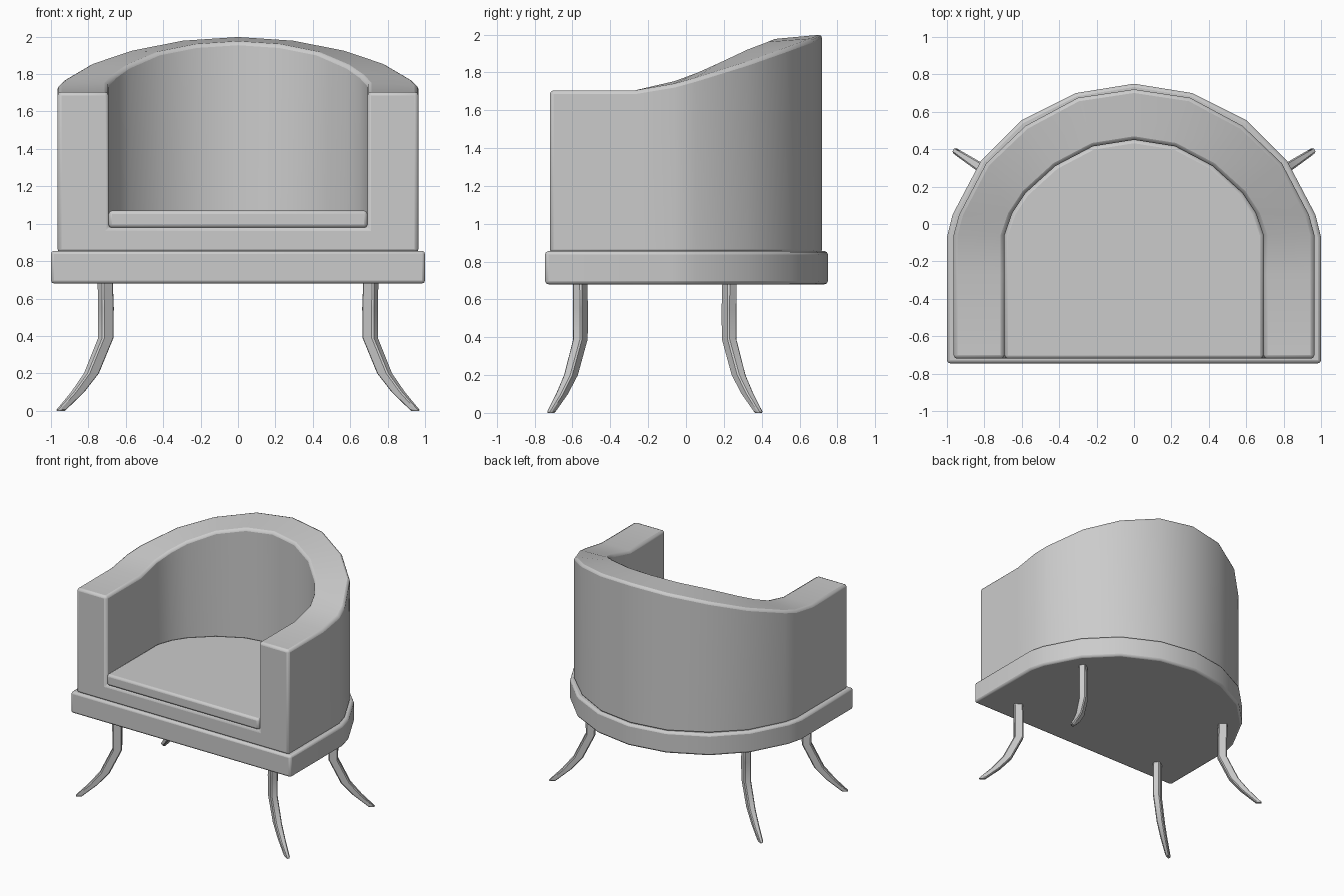
import bpy, bmesh, math

if "Cube" in bpy.data.objects:
    bpy.data.objects.remove(bpy.data.objects["Cube"])

# Half outlines, front corner to back centre: (x, y) or (x, y, top z)
BASE = [(1, -.745), (1, -.07), (.97, .05), (.82, .335), (.6, .555), (.31, .7), (0, .75)]
OUTER = [(.965, -.72, 1.705), (.965, -.27, 1.705), (.965, -.06, 1.74), (.935, .05, 1.77),
         (.79, .325, 1.855), (.58, .525, 1.925), (.3, .675, 1.98), (0, .72, 2.0)]
INNER = [(.692, -.72, 1.705), (.692, -.27, 1.705), (.692, -.06, 1.755), (.65, .06, 1.80),
         (.58, .165, 1.85), (.42, .31, 1.92), (.22, .415, 1.96), (0, .45, 1.975)]


def full(half):
    return half + [(-p[0], *p[1:]) for p in reversed(half[:-1])]


def finish(name, bm, bevel, segments=2):
    bmesh.ops.recalc_face_normals(bm, faces=bm.faces)
    me = bpy.data.meshes.new(name)
    bm.to_mesh(me)
    bm.free()
    ob = bpy.data.objects.new(name, me)
    bpy.context.collection.objects.link(ob)
    mod = ob.modifiers.new("bevel", 'BEVEL')
    mod.width, mod.segments = bevel, segments
    mod.limit_method, mod.angle_limit = 'ANGLE', math.radians(50)
    bpy.ops.object.select_all(action='DESELECT')
    ob.select_set(True)
    bpy.context.view_layer.objects.active = ob
    bpy.ops.object.shade_smooth_by_angle(angle=math.radians(35))
    return ob


def loft(bm, rings):
    """Skin closed rings and cap both ends."""
    vs = [[bm.verts.new(p) for p in r] for r in rings]
    n = len(vs[0])
    for a, b in zip(vs, vs[1:]):
        for i in range(n):
            j = (i + 1) % n
            bm.faces.new((a[i], a[j], b[j], b[i]))
    bm.faces.new(vs[0])
    bm.faces.new(vs[-1])


def slab(name, half, z0, z1, bevel):
    bm = bmesh.new()
    loft(bm, [[(p[0], p[1], z) for p in full(half)] for z in (z0, z1)])
    return finish(name, bm, bevel)


# Base plinth and seat cushion
slab("base_plinth", BASE, .68, .855, .017)
slab("seat_cushion", INNER, .978, 1.07, .018)

# Wraparound back and arms, with the seat box between them
bm = bmesh.new()
out, inn = full(OUTER), full(INNER)
rails = [[bm.verts.new(p) for p in r] for r in (
    [(x, y, .845) for x, y, z in out], out, inn, [(x, y, .98) for x, y, z in inn])]
for a, b in zip(rails, rails[1:]):
    for i in range(len(out) - 1):
        bm.faces.new((a[i], a[i + 1], b[i + 1], b[i]))
bm.faces.new(rails[0])
bm.faces.new(rails[3])
bm.faces.new([r[0] for r in rails] + [r[-1] for r in reversed(rails)])
finish("back_and_arms", bm, .02)

# Splayed sabre legs: (outward offset, z, depth, width)
LEG = [(0, .70, .07, .056), (-.004, .55, .074, .058), (-.004, .39, .072, .056),
       (.088, .2, .072, .052), (.175, .1, .066, .044), (.286, 0, .05, .032)]
ANGLE = math.radians(33)
c, s = math.cos(ANGLE), math.sin(ANGLE)
for row, y0, sy in (("front", -.56, -1), ("back", .23, 1)):
    for side, sx in (("left", -1), ("right", 1)):
        bm = bmesh.new()
        rings = []
        for r, z, d, w in LEG:
            ring = []
            for u, v in ((-1, -1), (1, -1), (1, 1), (-1, 1)):
                a, b = r + u * d / 2, v * w / 2
                ring.append((sx * (.71 + a * c - b * s), y0 + sy * (a * s + b * c), z))
            rings.append(ring)
        loft(bm, rings)
        finish(f"{row}_{side}_leg", bm, .008, 1)
